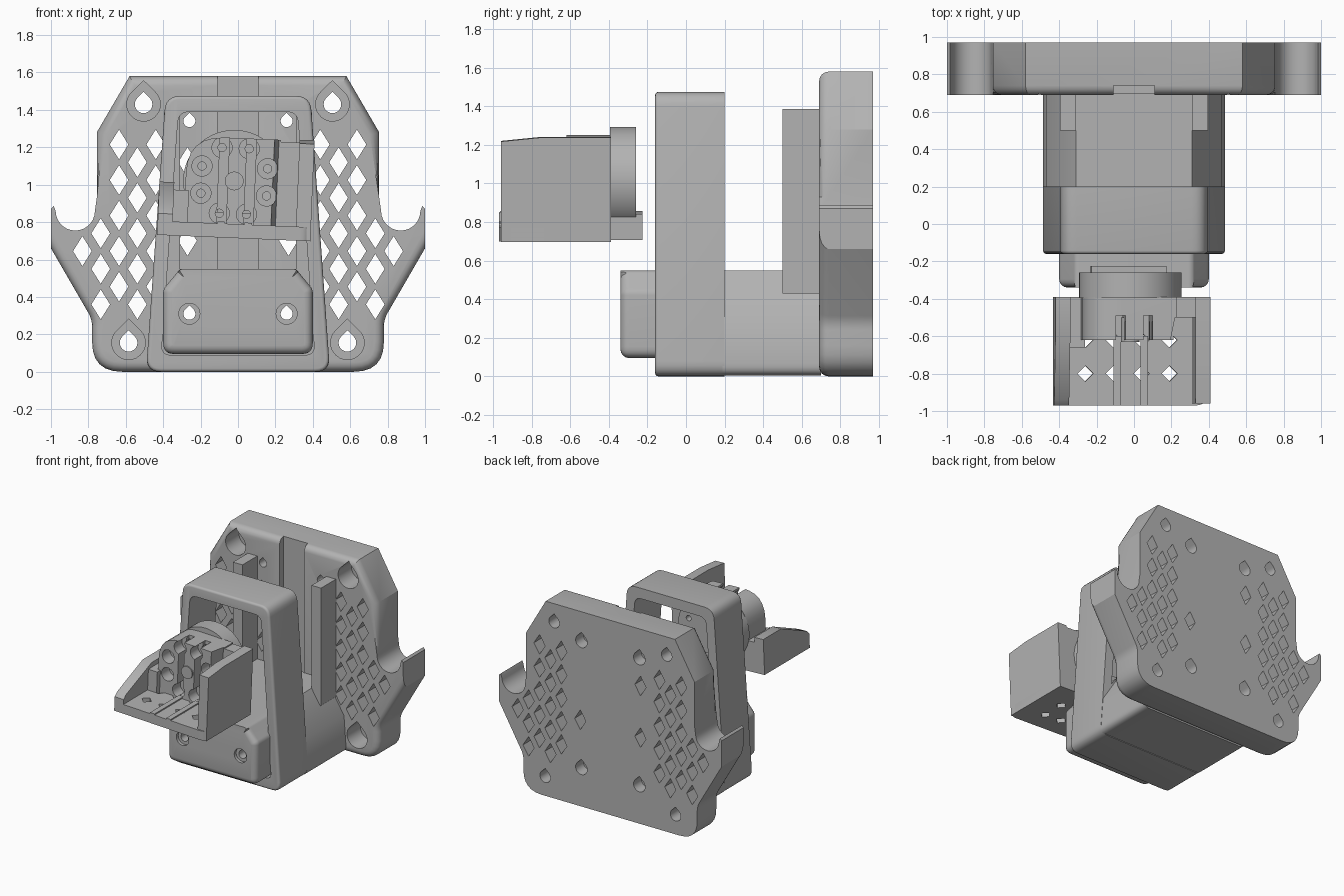
import bpy, bmesh
from math import sin, cos, radians, pi
from mathutils import Matrix, Vector

if "Cube" in bpy.data.objects:
    bpy.data.objects.remove(bpy.data.objects["Cube"])

grey = bpy.data.materials.new("plain_grey")
grey.use_nodes = True
COLOUR = (0.45, 0.45, 0.45, 1)
grey.diffuse_color = COLOUR
grey.node_tree.nodes["Principled BSDF"].inputs["Base Color"].default_value = COLOUR
parts = []


# --- helpers ---
def rounded(corners, steps=6):
    """Round each (u, v, r) corner, r being the distance the curve starts from it."""
    out = []
    for i, (u, v, r) in enumerate(corners):
        p = Vector((u, v))
        if r == 0:
            out.append(p)
            continue
        a = p + (Vector(corners[i - 1][:2]) - p).normalized() * r
        b = p + (Vector(corners[(i + 1) % len(corners)][:2]) - p).normalized() * r
        for k in range(steps + 1):
            t = k / steps
            out.append(a * (1 - t) ** 2 + p * 2 * t * (1 - t) + b * t * t)
    return out


def mirrored(half):
    """Close a right-hand outline with its mirror image."""
    return half + [(-c[0],) + tuple(c[1:]) for c in reversed(half)]


def rect(u0, u1, v0, v1):
    return [(u0, v0), (u1, v0), (u1, v1), (u0, v1)]


def circle(u, v, r, n=32):
    return [(u + r * cos(2 * pi * k / n), v + r * sin(2 * pi * k / n)) for k in range(n)]


def teardrop(u, v, r):
    arc = [radians(135 + 270 * k / 20) for k in range(21)]
    return [(u + r * cos(a), v + r * sin(a)) for a in arc] + [(u, v + r * 1.41)]


def diamond(u, v, w, h):
    return [(u - w, v), (u, v - h), (u + w, v), (u, v + h)]


def prism(name, profiles, lo, hi, axis="y", bevel=0, rule=None):
    """Extrude profiles along an axis; bevel the edges of the low end cap."""
    place = {"x": lambda u, v, d: (d, u, v), "y": lambda u, v, d: (u, d, v),
             "z": lambda u, v, d: (u, v, d)}[axis]
    bm = bmesh.new()
    for prof in profiles:
        a = [bm.verts.new(place(u, v, lo)) for u, v in prof]
        b = [bm.verts.new(place(u, v, hi)) for u, v in prof]
        low = bm.faces.new(a)
        bm.faces.new(b[::-1])
        for i in range(len(a)):
            bm.faces.new((a[i - 1], a[i], b[i], b[i - 1]))
    bmesh.ops.recalc_face_normals(bm, faces=bm.faces)
    if bevel:
        edges = [e for e in low.edges if not rule or rule((e.verts[0].co + e.verts[1].co) / 2)]
        bmesh.ops.bevel(bm, geom=edges, offset=bevel, segments=4, profile=0.5,
                        affect="EDGES", clamp_overlap=False)
    mesh = bpy.data.meshes.new(name)
    bm.to_mesh(mesh)
    bm.free()
    mesh.materials.append(grey)
    ob = bpy.data.objects.new(name, mesh)
    bpy.context.scene.collection.objects.link(ob)
    parts.append(ob)
    return ob


def cut(ob, profiles, lo, hi, axis="y"):
    """Subtract extruded profiles from a part."""
    cutter = prism("cutter", profiles, lo, hi, axis)
    parts.remove(cutter)
    mod = ob.modifiers.new("cut", "BOOLEAN")
    mod.operation, mod.solver, mod.object = "DIFFERENCE", "EXACT", cutter
    bpy.context.view_layer.update()
    done = bpy.data.meshes.new_from_object(ob.evaluated_get(bpy.context.evaluated_depsgraph_get()))
    ob.modifiers.clear()
    ob.data = done
    bpy.data.objects.remove(cutter)


# --- back plate with side hooks ---
hook = [(0.87 + 0.105 * cos(a), 0.86 + 0.105 * sin(a), 0)
        for a in (-pi * k / 14 for k in range(15))]
half = [(0.78, 0, 0.16), (0.78, 0.28, 0.04), (1, 0.66, 0), (1, 0.87, 0), (0.985, 0.885, 0)]
half += hook + [(0.755, 0.93, 0), (0.755, 1.28, 0), (0.58, 1.58, 0)]
plate = prism("back_plate", [rounded(mirrored(half))], 0.69, 0.97, bevel=0.05,
              rule=lambda p: abs(p.x) < 0.74 or p.z < 0.66 or p.z > 0.95)
cut(plate, [rect(-0.11, 0.11, 0.5, 1.7)], 0.6, 0.74)

# Diamond lattice
lattice = []
for col in range(5):
    x = 0.44 + 0.098 * col
    z = 0.36 if col % 2 else 0.455
    while z < 1.25:
        if (col < 3 or z < 0.8) and (col < 4 or 0.6 < z < 0.7):
            lattice += [diamond(s * x, z, 0.05, 0.08) for s in (-1, 1)]
        z += 0.19
lattice += [diamond(s * 0.27, 0.7, 0.05, 0.08) for s in (-1, 1)]
lattice += [diamond(-0.27, 1.12, 0.05, 0.08)]
cut(plate, lattice, 0.5, 1.1)

# Screw holes
corner_holes = [(s * x, z) for s in (-1, 1) for x, z in ((0.505, 1.43), (0.585, 0.155))]
inner_holes = [(s * 0.26, z) for s in (-1, 1) for z in (0.31, 1.34)]
cut(plate, [teardrop(x, z, 0.09) for x, z in corner_holes], 0.6, 0.86)
cut(plate, [teardrop(x, z, 0.047) for x, z in corner_holes], 0.5, 1.1)
cut(plate, [teardrop(x, z, 0.032) for x, z in inner_holes], 0.5, 1.1)
cut(plate, [teardrop(x, z, 0.052) for x, z in inner_holes], 0.87, 1.1)

# --- guide rails on the plate ---
for side, s in (("left", 1), ("right", -1)):
    prism(side + "_rail", [rect(*sorted((s * 0.31, s * 0.395)), 0.43, 1.385)], 0.5, 0.7)

# --- neck between plate and frame ---
neck_shape = rounded(mirrored([(0.49, 0.005, 0.06), (0.468, 0.3, 0), (0.31, 0.55, 0)]))
neck = prism("neck", [neck_shape], 0.19, 0.7)

# --- tongue through the frame ---
tongue_shape = rounded(mirrored([(0.4, 0.095, 0.06), (0.4, 0.44, 0.02), (0.31, 0.55, 0.02)]))
tongue = prism("tongue", [tongue_shape], -0.34, 0.2, bevel=0.045, rule=lambda p: p.z < 0.54)
low_holes = [teardrop(s * 0.26, 0.31, 0.032) for s in (-1, 1)]
cut(neck, low_holes, 0, 1)
cut(tongue, low_holes, -0.5, 0.5)
cut(tongue, [circle(s * 0.26, 0.31, 0.056) for s in (-1, 1)], -0.5, -0.315)

# --- tapered frame ---
frame = prism("frame", [rounded(mirrored([(0.492, 0, 0.08), (0.387, 1.475, 0.08)]))],
              -0.16, 0.2, bevel=0.018)
cut(frame, [rounded(mirrored([(0.41, 0.09, 0.05), (0.318, 1.39, 0.06)]))], -0.5, 0.5)

# --- connector, slightly turned about its own axis ---
body_start = len(parts)
CX, CZ = -0.02, 1.02

floor = prism("connector_floor", [rounded([(-0.42, -0.97, 0), (0.4, -0.97, 0.06),
              (0.4, -0.39, 0), (-0.42, -0.39, 0)])], 0.715, 0.79, "z")
spots = [-0.25, -0.1, 0.05, 0.2]
cut(floor, [diamond(x, y, 0.042, 0.042) for x in spots for y in (-0.8, -0.62)], 0.6, 0.9, "z")
for i, x in enumerate((-0.08, 0.065)):
    prism("floor_ridge_%d" % (i + 1), [rect(x - 0.02, x + 0.02, -0.97, -0.6)], 0.78, 0.8, "z")

right_wall = [(-0.96, 0.715), (-0.39, 0.715), (-0.39, 1.255), (-0.76, 1.255), (-0.96, 1.235)]
prism("connector_tall_wall", [right_wall], 0.32, 0.4, "x")
left_wall = [(-0.97, 0.715), (-0.39, 0.715), (-0.39, 1), (-0.62, 1), (-0.94, 0.86), (-0.97, 0.83)]
prism("connector_low_wall", [left_wall], -0.42, -0.34, "x")
prism("connector_shoulder", [rect(-0.35, -0.26, 0.75, 0.96)], -0.66, -0.39)
prism("connector_side_web", [rect(0.2, 0.33, 0.75, 1.24)], -0.5, -0.39)

# Domed pin block with slots and eight sockets
block = prism("pin_block", [rounded([(-0.28, 0.76, 0), (0.22, 0.76, 0), (0.22, 1.25, 0),
              (-0.28, 1.25, 0.2)])], -0.62, -0.39)
cut(block, [rect(x - 0.025, x + 0.025, 0.7, 1.3) for x in (-0.08, 0.065)], -0.7, -0.49)
cut(block, [[(0.17, -0.7), (0.3, -0.7), (0.3, -0.5), (0.21, -0.5)]], 0.79, 1.3, "z")
pins = [(CX + 0.19 * cos(a), CZ + 0.19 * sin(a))
        for a in (pi / 8 + k * pi / 4 for k in range(8))]
cut(block, [circle(x, z, 0.054, 24) for x, z in pins], -0.7, -0.52)
cut(block, [circle(x, z, 0.022, 16) for x, z in pins], -0.7, -0.3)
prism("centre_boss", [circle(CX, CZ, 0.05)], -0.63, -0.5)

# Round flange and foot behind the block
flange = prism("round_flange", [circle(CX, CZ, 0.273, 64)], -0.395, -0.26)
cut(flange, [circle(x, z, 0.022, 16) for x, z in pins], -0.5, -0.1)
prism("flange_foot", [rect(-0.22, 0.18, 0.715, 0.85)], -0.39, -0.225)

pivot = Vector((CX, 0, CZ))
turn = Matrix.Translation(pivot) @ Matrix.Rotation(radians(2.4), 4, "Y") @ Matrix.Translation(-pivot)
for ob in parts[body_start:]:
    ob.data.transform(turn)

# --- smooth curves, keep sharp edges ---
for ob in bpy.context.view_layer.objects:
    ob.select_set(ob in parts)
bpy.context.view_layer.objects.active = plate
bpy.ops.object.shade_smooth_by_angle(angle=radians(30))
